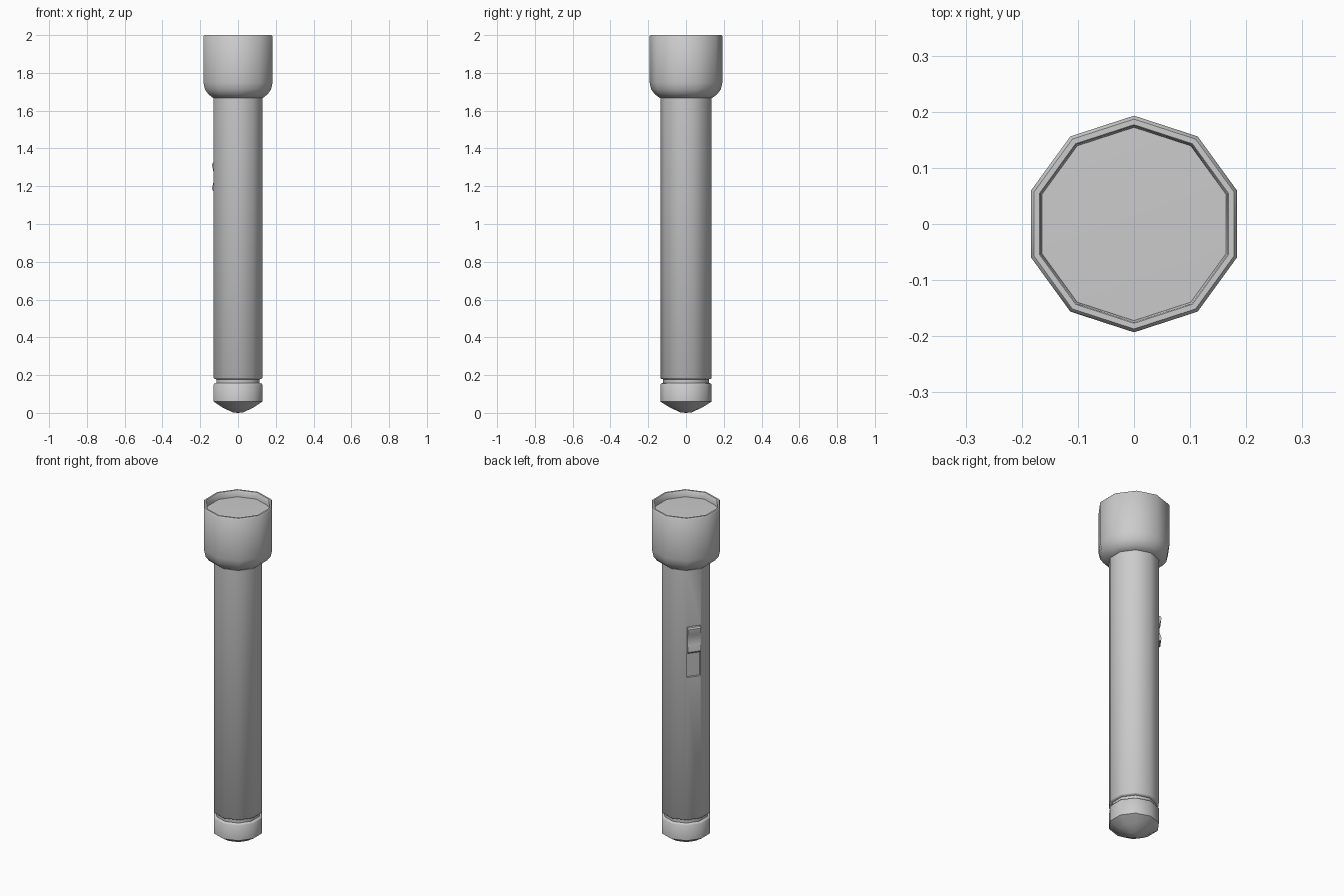
import bpy, bmesh
from math import cos, sin, pi, radians
from mathutils import Matrix

if "Cube" in bpy.data.objects:
    bpy.data.objects.remove(bpy.data.objects["Cube"])

SIDES = 10


def add_object(name, bm, smooth=True):
    bmesh.ops.recalc_face_normals(bm, faces=bm.faces)
    mesh = bpy.data.meshes.new(name)
    bm.to_mesh(mesh)
    bm.free()
    ob = bpy.data.objects.new(name, mesh)
    bpy.context.collection.objects.link(ob)
    return ob


def smooth(ob, angle=40):
    bpy.ops.object.select_all(action='DESELECT')
    ob.select_set(True)
    bpy.context.view_layer.objects.active = ob
    bpy.ops.object.shade_smooth_by_angle(angle=radians(angle))


def lathe(name, profile):
    """Revolve (radius, z) points into a ten-sided shell, a corner on +y."""
    bm = bmesh.new()
    rings = []
    for r, z in profile:
        if r == 0:
            rings.append([bm.verts.new((0, 0, z))] * SIDES)
        else:
            rings.append([bm.verts.new((r * cos(pi / 2 + 2 * pi * k / SIDES),
                                        r * sin(pi / 2 + 2 * pi * k / SIDES), z))
                          for k in range(SIDES)])
    for a, b in zip(rings, rings[1:]):
        for k in range(SIDES):
            n = (k + 1) % SIDES
            bm.faces.new(list(dict.fromkeys((a[k], a[n], b[n], b[k]))))
    return add_object(name, bm)


def side_prism(name, outline, width):
    """Extrude an (outward, z) outline across the switch facet at 144 degrees."""
    bm = bmesh.new()
    verts = [bm.verts.new((d, -width / 2, z)) for d, z in outline]
    face = bm.faces.new(verts)
    ext = bmesh.ops.extrude_face_region(bm, geom=[face])['geom']
    bmesh.ops.translate(bm, vec=(0, width, 0),
                        verts=[v for v in ext if isinstance(v, bmesh.types.BMVert)])
    bmesh.ops.transform(bm, matrix=Matrix.Rotation(radians(144), 4, 'Z'), verts=bm.verts)
    return add_object(name, bm)


# Handle tube with the narrow neck above the tail cap
body = lathe("handle_tube", [(0, 0.15), (0.121, 0.15), (0.121, 0.178), (0.132, 0.181),
                             (0.136, 0.186), (0.136, 1.68), (0, 1.68)])

# Switch slot cut into one flat facet
cutter = side_prism("slot_cutter", [(0.117, 1.03), (0.16, 1.03), (0.16, 1.33), (0.117, 1.33)], 0.076)
cut = body.modifiers.new("slot", 'BOOLEAN')
cut.operation = 'DIFFERENCE'
cut.solver = 'EXACT'
cut.object = cutter
bpy.context.view_layer.objects.active = body
bpy.ops.object.modifier_apply(modifier=cut.name)
bpy.data.objects.remove(cutter)
smooth(body)

# Sliding switch with a finger dip between two raised ends
switch = side_prism("slide_switch", [(0.116, 1.175), (0.136, 1.175), (0.142, 1.183), (0.142, 1.195),
                                     (0.134, 1.222), (0.131, 1.25), (0.134, 1.278),
                                     (0.142, 1.305), (0.142, 1.318), (0.136, 1.326),
                                     (0.116, 1.326)], 0.074)
smooth(switch, 30)

# Tail cap with a shallow domed end
cap = lathe("tail_cap", [(0, 0), (0.03, 0.003), (0.085, 0.028), (0.136, 0.06),
                         (0.136, 0.15), (0.131, 0.156), (0.121, 0.158)])
smooth(cap)

# Flared lamp head with a bevelled rim
head = lathe("lamp_head", [(0.13, 1.668), (0.14, 1.668), (0.165, 1.687), (0.184, 1.712),
                           (0.193, 1.75), (0.193, 1.993), (0.187, 2.0),
                           (0.177, 2.0), (0.175, 1.998), (0.172, 1.96)])
smooth(head)

# Lens set inside the rim
lens = lathe("lens", [(0.173, 1.962), (0, 1.966)])
smooth(lens)
